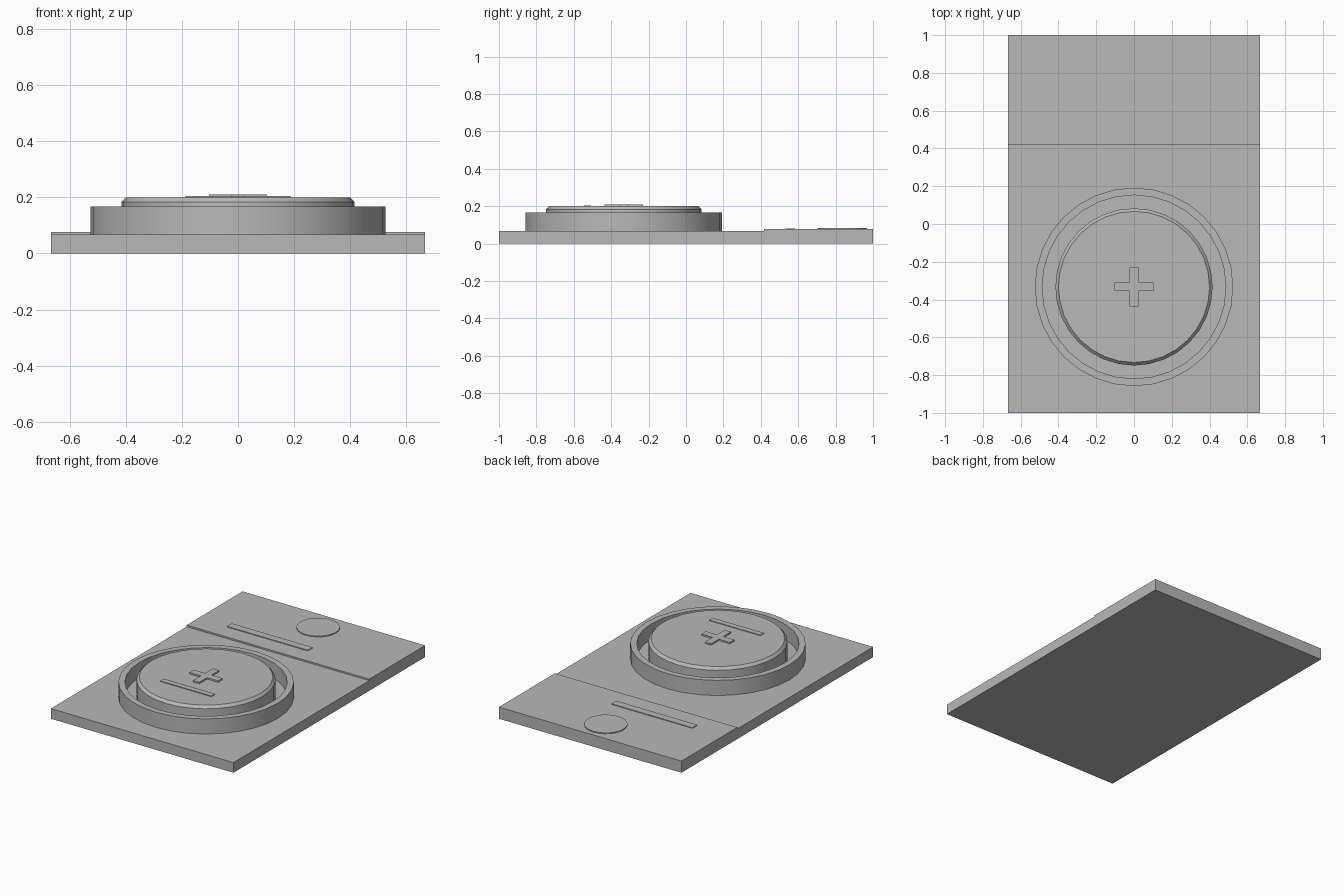
import bpy
import bmesh
import math

# Remove the default cube only
default_cube = bpy.data.objects.get("Cube")
if default_cube:
    bpy.data.objects.remove(default_cube, do_unlink=True)

GREY = (0.48, 0.48, 0.48, 1.0)
grey = bpy.data.materials.new("plain_grey")
grey.use_nodes = True
grey.diffuse_color = GREY
grey.node_tree.nodes["Principled BSDF"].inputs["Base Color"].default_value = GREY

BOARD_TOP = 0.067
STRIP_TOP = 0.077
BUTTON_TOP = 0.2
BUTTON_Y = -0.333


def finish(name, bm, smooth=False):
    """Turn a bmesh into a grey object."""
    bmesh.ops.recalc_face_normals(bm, faces=bm.faces)
    mesh = bpy.data.meshes.new(name)
    bm.to_mesh(mesh)
    bm.free()
    mesh.materials.append(grey)
    obj = bpy.data.objects.new(name, mesh)
    bpy.context.collection.objects.link(obj)
    if smooth:
        bpy.ops.object.select_all(action='DESELECT')
        obj.select_set(True)
        bpy.context.view_layer.objects.active = obj
        bpy.ops.object.shade_smooth_by_angle(angle=math.radians(30))
    return obj


def prism(name, outline, z0, z1):
    """Extrude a flat outline from z0 up to z1."""
    bm = bmesh.new()
    face = bm.faces.new([bm.verts.new((x, y, z0)) for x, y in outline])
    top = bmesh.ops.extrude_face_region(bm, geom=[face])["geom"]
    verts = [v for v in top if isinstance(v, bmesh.types.BMVert)]
    bmesh.ops.translate(bm, verts=verts, vec=(0, 0, z1 - z0))
    return finish(name, bm)


def box(name, x0, x1, y0, y1, z0, z1):
    return prism(name, [(x0, y0), (x1, y0), (x1, y1), (x0, y1)], z0, z1)


def lathe(name, profile, y, sides=32, closed=False):
    """Revolve (radius, z) points; an open profile gets flat end caps."""
    bm = bmesh.new()
    rings = []
    for r, z in profile:
        angles = [math.tau * i / sides for i in range(sides)]
        rings.append([bm.verts.new((r * math.cos(a), y + r * math.sin(a), z))
                      for a in angles])
    pairs = list(zip(rings, rings[1:]))
    if closed:
        pairs.append((rings[-1], rings[0]))
    else:
        bm.faces.new(rings[0])
        bm.faces.new(rings[-1])
    for low, high in pairs:
        for i in range(sides):
            j = (i + 1) % sides
            bm.faces.new((low[i], low[j], high[j], high[i]))
    return finish(name, bm, smooth=True)


# Base board with a slightly raised section at the back
prism_parts = [
    ("base_board", -0.667, 0.667, -1.0, 0.417, 0.0, BOARD_TOP),
    ("raised_back_section", -0.667, 0.667, 0.417, 1.0, 0.0, STRIP_TOP),
    # Thin label bars on the back section and on the button
    ("back_label_bar", -0.455, 0.137, 0.533, 0.583, STRIP_TOP, 0.082),
    ("button_label_bar", -0.187, 0.187, -0.545, -0.508, BUTTON_TOP, 0.205),
]
for part in prism_parts:
    box(*part)

# Round collar around the button
lathe("button_collar", [(0.525, BOARD_TOP), (0.525, 0.167),
                        (0.486, 0.167), (0.486, BOARD_TOP)], BUTTON_Y, closed=True)

# Push button with a chamfered rim
lathe("push_button", [(0.416, BOARD_TOP), (0.416, 0.183),
                      (0.4, BUTTON_TOP)], BUTTON_Y)

# Plus sign in the middle of the button
A, W = 0.104, 0.023
quarter = [(A, -W), (A, W), (W, W)]
plus = []
for turn in range(4):
    for x, y in quarter:
        for _ in range(turn):
            x, y = -y, x
        plus.append((x, y + BUTTON_Y))
prism("plus_sign", plus, BUTTON_TOP, 0.21)

# Low round disc near the back edge
lathe("back_disc", [(0.13, STRIP_TOP), (0.13, 0.083)], 0.837, sides=24)
